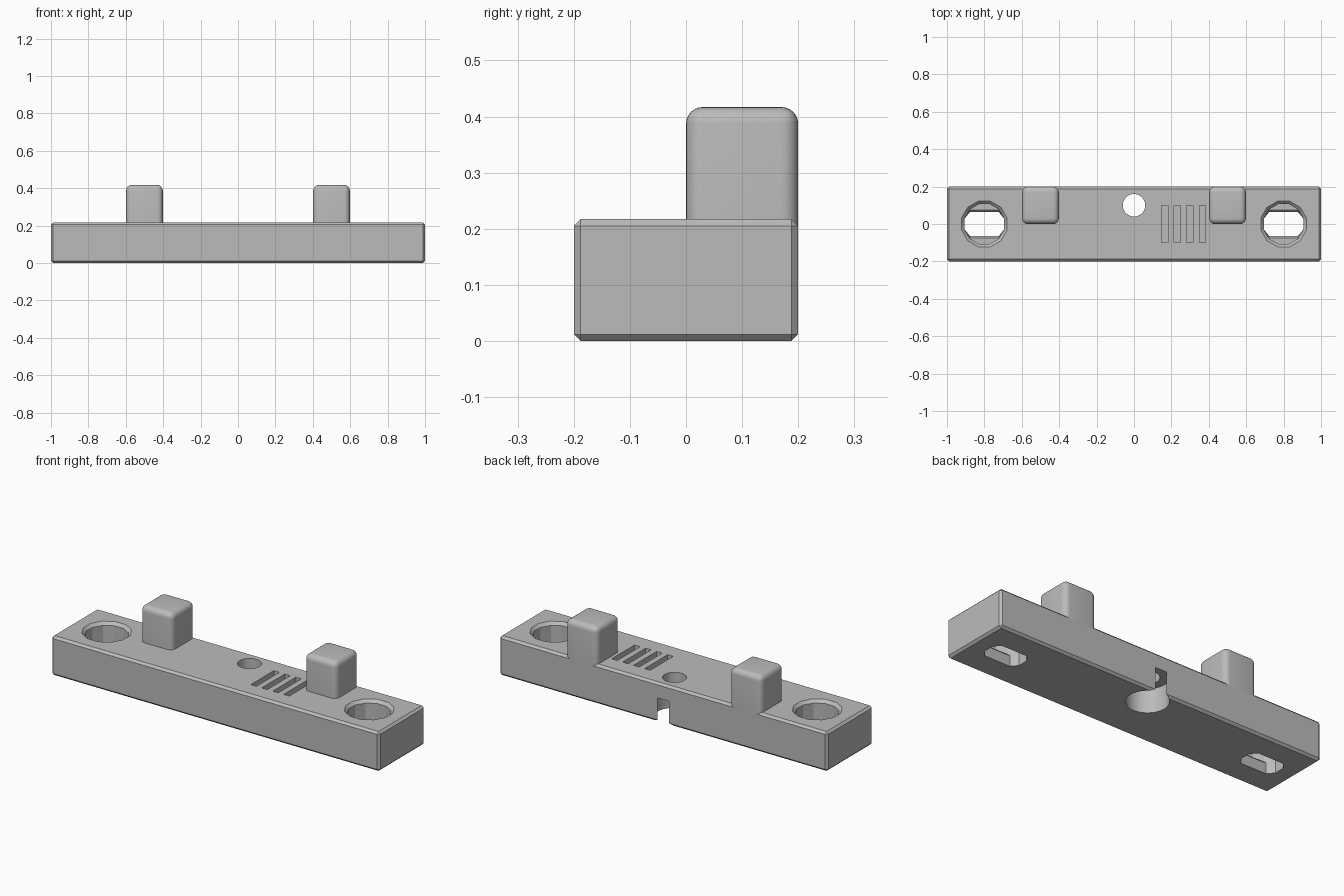
import bpy, bmesh
from math import cos, sin, radians, pi

if "Cube" in bpy.data.objects:
    bpy.data.objects.remove(bpy.data.objects["Cube"], do_unlink=True)

LENGTH, WIDTH, HEIGHT = 2.0, 0.4, 0.217
CHAMFER = 0.012

grey = bpy.data.materials.new("plain grey")
grey.use_nodes = True
colour = (0.5, 0.5, 0.5, 1)
grey.diffuse_color = colour
for node in grey.node_tree.nodes:
    if node.type == "BSDF_PRINCIPLED":
        node.inputs["Base Color"].default_value = colour


def finish(name, bm):
    bmesh.ops.recalc_face_normals(bm, faces=bm.faces)
    mesh = bpy.data.meshes.new(name)
    bm.to_mesh(mesh)
    bm.free()
    mesh.materials.append(grey)
    ob = bpy.data.objects.new(name, mesh)
    bpy.context.collection.objects.link(ob)
    return ob


def box_mesh(low, high):
    bm = bmesh.new()
    bmesh.ops.create_cube(bm, size=1)
    for v in bm.verts:
        for i in range(3):
            v.co[i] = low[i] if v.co[i] < 0 else high[i]
    return bm


def lofted(name, centre, rings, sides):
    """Stack of polygon rings (z, radius, largest |y|) joined into a solid."""
    bm = bmesh.new()
    loops = []
    for z, r, limit in rings:
        loop = []
        for i in range(sides):
            a = 2 * pi * (i + 0.5) / sides
            y = max(-limit, min(limit, r * sin(a)))
            loop.append(bm.verts.new((centre[0] + r * cos(a), centre[1] + y, z)))
        loops.append(loop)
    for low, high in zip(loops, loops[1:]):
        for i in range(sides):
            j = (i + 1) % sides
            bm.faces.new((low[i], low[j], high[j], high[i]))
    bm.faces.new(loops[0][::-1])
    bm.faces.new(loops[-1])
    bmesh.ops.remove_doubles(bm, verts=bm.verts, dist=0.0001)
    return finish(name, bm)


def smooth(ob):
    bpy.ops.object.select_all(action="DESELECT")
    ob.select_set(True)
    bpy.context.view_layer.objects.active = ob
    bpy.ops.object.shade_smooth_by_angle(angle=radians(25))


# Chamfered bar
bm = box_mesh((-LENGTH / 2, -WIDTH / 2, 0), (LENGTH / 2, WIDTH / 2, HEIGHT))
bmesh.ops.bevel(bm, geom=bm.edges[:], offset=CHAMFER, segments=1, affect="EDGES")
body = finish("body", bm)

cutters = []

# Twelve-sided screw wells, narrowing to a flat-sided slot through the floor
floor, well, rim, slot = 0.07, 0.11, 0.126, 0.063
for side in (-1, 1):
    cutters.append(lofted("well_cutter", (side * 0.8, 0), [
        (-0.02, well, slot),
        (floor - CHAMFER, well, slot),
        (floor, well, slot + CHAMFER),
        (floor, well, 1),
        (HEIGHT - 0.016, well, 1),
        (HEIGHT, rim, 1),
        (HEIGHT + 0.02, rim, 1)], 12))

# Round hole with a wide bore below that breaks through the back
cutters.append(lofted("bore_cutter", (0, 0.1), [
    (-0.02, 0.106, 1), (0.133, 0.106, 1),
    (0.133, 0.06, 1), (HEIGHT + 0.02, 0.06, 1)], 48))

# Four shallow grooves
for i in range(4):
    x = 0.165 + i * 0.067
    cutters.append(finish("groove_cutter", box_mesh(
        (x - 0.017, -0.1, HEIGHT - 0.033), (x + 0.017, 0.1, HEIGHT + 0.02))))

bpy.context.view_layer.objects.active = body
for cutter in cutters:
    cutter.hide_render = True
    mod = body.modifiers.new("cut", "BOOLEAN")
    mod.operation = "DIFFERENCE"
    mod.solver = "EXACT"
    mod.object = cutter
    bpy.ops.object.modifier_apply(modifier=mod.name)
for cutter in cutters:
    bpy.data.objects.remove(cutter, do_unlink=True)
smooth(body)

# Rounded posts, flush with the back
for name, x in (("right_post", -0.5), ("left_post", 0.5)):
    bm = box_mesh((x - 0.098, 0, 0.2), (x + 0.098, 0.2, 0.417))
    rounded = [e for e in bm.edges if max(v.co.z for v in e.verts) > 0.3]
    bmesh.ops.bevel(bm, geom=rounded, offset=0.03, segments=6,
                    profile=0.5, affect="EDGES")
    smooth(finish(name, bm))
